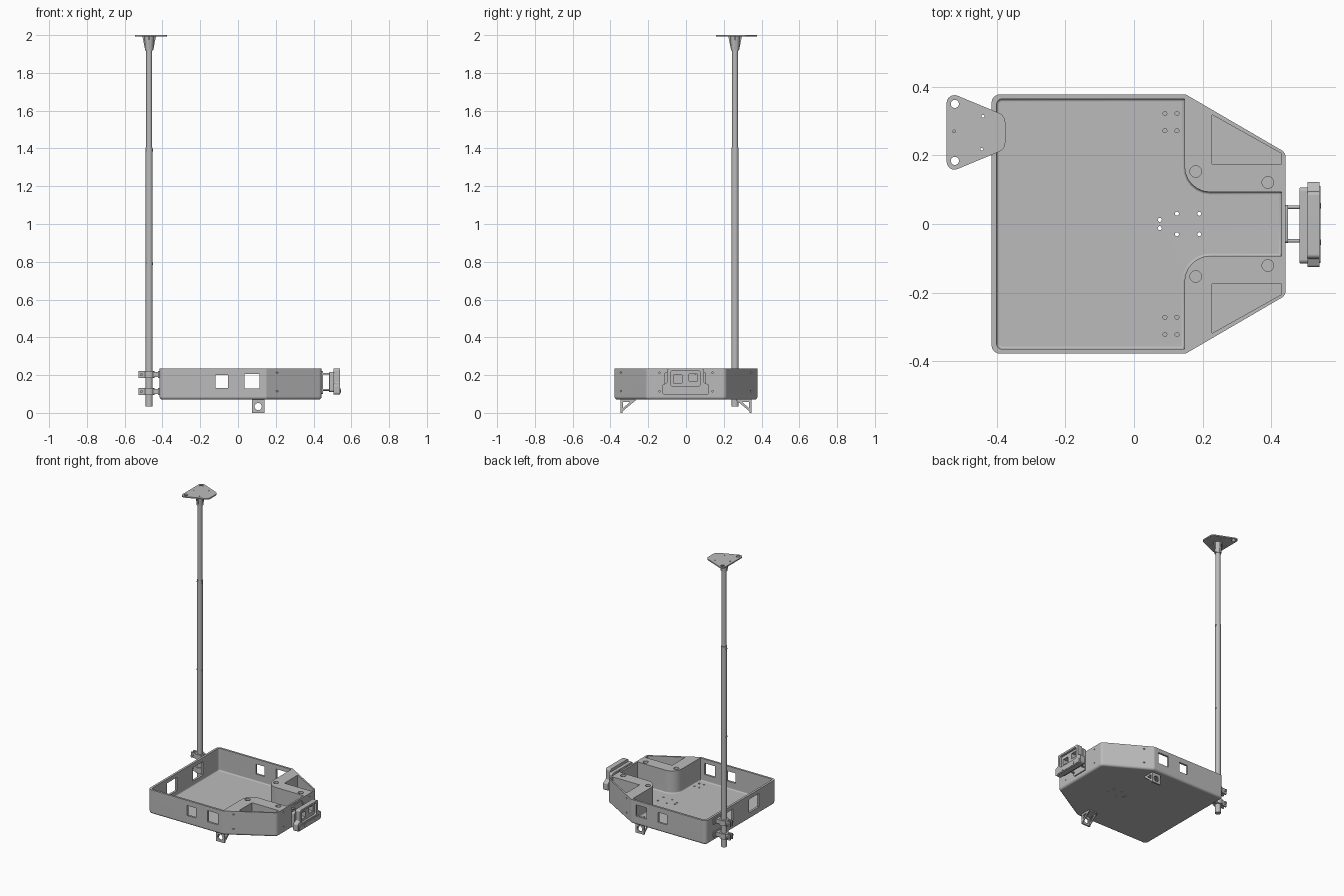
import bpy, bmesh
from math import pi, sin, cos, tan, radians
from mathutils import Vector

if "Cube" in bpy.data.objects:
    bpy.data.objects.remove(bpy.data.objects["Cube"])

grey = bpy.data.materials.new("plain grey")
grey.use_nodes = True
grey.diffuse_color = (0.5, 0.5, 0.5, 1)
grey.node_tree.nodes["Principled BSDF"].inputs["Base Color"].default_value = grey.diffuse_color

AXES = {"Z": lambda u, v, w: (u, v, w),
        "X": lambda u, v, w: (w, u, v),
        "Y": lambda u, v, w: (u, w, v)}


def rect(u0, u1, v0, v1):
    return [(u0, v0), (u1, v0), (u1, v1), (u0, v1)]


def circle(u, v, r, n=24):
    return [(u + r * cos(2 * pi * i / n), v + r * sin(2 * pi * i / n)) for i in range(n)]


def fillet(points, radii, steps=6):
    """Round each polygon corner with its own radius."""
    if not isinstance(radii, (list, tuple)):
        radii = [radii] * len(points)
    out = []
    for i, (p, r) in enumerate(zip(points, radii)):
        p = Vector(p)
        a = (Vector(points[i - 1]) - p).normalized()
        b = (Vector(points[(i + 1) % len(points)]) - p).normalized()
        if r == 0:
            out.append(p[:])
            continue
        half = a.angle(b) / 2
        centre = p + (a + b).normalized() * (r / sin(half))
        start = p + a * (r / tan(half)) - centre
        end = p + b * (r / tan(half)) - centre
        turn = start.angle(end)
        for k in range(steps + 1):
            t = k / steps
            d = (start * sin((1 - t) * turn) + end * sin(t * turn)) / sin(turn)
            out.append((centre + d)[:])
    return out


def finish(name, bm):
    bmesh.ops.recalc_face_normals(bm, faces=bm.faces)
    mesh = bpy.data.meshes.new(name)
    bm.to_mesh(mesh)
    bm.free()
    mesh.materials.append(grey)
    ob = bpy.data.objects.new(name, mesh)
    bpy.context.collection.objects.link(ob)
    smooth(ob)
    return ob


def smooth(ob):
    ob.data.shade_smooth()
    ob.data.set_sharp_from_angle(angle=radians(32))


def prism(name, outline, w0, w1, axis="Z", round_start=0):
    """Extrude an outline along an axis, optionally rounding its first rim."""
    bm = bmesh.new()
    place = AXES[axis]
    low = [bm.verts.new(place(u, v, w0)) for u, v in outline]
    high = [bm.verts.new(place(u, v, w1)) for u, v in outline]
    base = bm.faces.new(low)
    bm.faces.new(high)
    for i in range(len(low)):
        bm.faces.new((low[i - 1], low[i], high[i], high[i - 1]))
    bmesh.ops.recalc_face_normals(bm, faces=bm.faces)
    if round_start:
        bmesh.ops.bevel(bm, geom=list(base.edges), offset=round_start,
                        segments=4, profile=0.5, affect="EDGES")
    return finish(name, bm)


def cut(ob, cutters):
    """Subtract the cutters, then drop them."""
    for c in cutters:
        m = ob.modifiers.new("cut", "BOOLEAN")
        m.operation, m.solver, m.object = "DIFFERENCE", "EXACT", c
    graph = bpy.context.evaluated_depsgraph_get()
    mesh = bpy.data.meshes.new_from_object(ob.evaluated_get(graph))
    ob.modifiers.clear()
    ob.data = mesh
    for c in cutters:
        bpy.data.objects.remove(c)
    smooth(ob)
    m = ob.modifiers.new("flat_normals", "WEIGHTED_NORMAL")
    m.keep_sharp = True


# Tray with flush corner consoles
tray = prism("tray", fillet([(-.415, -.378), (.15, -.378), (.442, -.208), (.442, .208),
                             (.15, .378), (-.415, .378)],
                            [.025, .02, .025, .025, .02, .025]), .07, .235, round_start=.016)
cavity = fillet([(-.4, -.364), (.147, -.364), (.147, -.093), (.43, -.093),
                 (.43, .093), (.147, .093), (.147, .364), (-.4, .364)],
                [.014, 0, .075, 0, 0, .075, 0, .014])
cutters = [prism("cutter", cavity, .082, .3, round_start=.008)]
for s in (-1, 1):
    # corner pockets and cable holes in the consoles
    pocket = [(.228, s * .175), (.43, s * .175), (.43, s * .205), (.228, s * .318)]
    cutters.append(prism("cutter", pocket, .084, .3))
    for x, y in ((.18, .153), (.39, .121)):
        cutters.append(prism("cutter", circle(x, s * y, .017), .2, .3))
    # floor and wall screw holes
    for x in (.09, .125):
        for y in (.272, .322):
            cutters.append(prism("cutter", circle(x, s * y, .006, 12), 0, .1))
    for x, y in ((.075, .012), (.125, .03), (.19, .03)):
        cutters.append(prism("cutter", circle(x, s * y, .006, 12), 0, .1))
    for z in (.115, .213):
        cutters.append(prism("cutter", circle(s * .345, z, .004, 8), .196, .25, "X"))
        cutters.append(prism("cutter", circle(s * .14, z, .004, 8), .434, .46, "X"))
    # end wall windows
    cutters.append(prism("cutter", rect(s * .14 - .055, s * .14 + .055, .115, .207), -.5, -.38, "X"))
# side wall windows run through both walls
cutters.append(prism("cutter", rect(-.12, -.054, .132, .2), -.5, .5, "Y"))
cutters.append(prism("cutter", rect(.034, .115, .13, .207), -.5, .5, "Y"))
cut(tray, cutters)

# Foot brackets under the tray
for s, side in ((-1, "front"), (1, "back")):
    plate = prism(side + "_foot_plate", rect(.075, .14, 0, .072),
                  s * .347, s * .337, "Y")
    cut(plate, [prism("cutter", circle(.107, .033, .019), -.5, .5, "Y")])
    prism(side + "_foot_top", rect(.075, .14, s * .267, s * .34), .062, .072)
    for i, x in enumerate((.075, .134)):
        gusset = prism(f"{side}_foot_gusset_{i}",
                       [(s * .34, .005), (s * .34, .066), (s * .267, .066)], x, x + .006, "X")
        cut(gusset, [prism("cutter", [(s * .333, .026), (s * .333, .058), (s * .296, .058)],
                           0, .3, "X")])

# Mast
PX, PY = -.47, .26
prism("mast_lower_tube", circle(PX, PY, .0185, 32), .035, 1.405)
prism("mast_upper_tube", circle(PX, PY, .016, 32), 1.4, 1.96)
for i, z in enumerate((.79, 1.39)):
    prism(f"mast_pin_{i}", circle(PY, z, .006, 12), PX - .021, PX + .021, "X")

# Mast clamps on the end wall
for i, z in enumerate((.113, .203)):
    lo, hi = z - .018, z + .018
    prism(f"clamp_collar_{i}", circle(PX, PY, .029), lo, hi)
    prism(f"clamp_block_{i}", rect(-.45, -.42, PY - .02, PY + .02), lo + .004, hi - .004)
    prism(f"clamp_wall_plate_{i}", rect(-.423, -.414, PY - .04, PY + .04), lo, hi)
    for s in (-1, 1):
        a = PY + s * .012
        prism(f"clamp_ear_{i}_{s}", rect(-.526, -.49, a - .006, a + .006), lo, hi)
    prism(f"clamp_bolt_{i}", circle(-.512, z, .007, 12), PY - .032, PY + .032, "Y")

# Mast head: socket, ribs and mounting plate
bm = bmesh.new()
bmesh.ops.create_cone(bm, cap_ends=True, segments=32, radius1=.021, radius2=.026, depth=.075)
bmesh.ops.translate(bm, verts=bm.verts, vec=(PX, PY, 1.9565))
finish("head_socket", bm)
for axis, c, o in (("Y", PX, PY), ("X", PY, PX)):
    prism("head_rib_" + axis, [(c - .021, 1.92), (c + .021, 1.92), (c + .036, 1.993), (c - .036, 1.993)],
          o - .004, o + .004, axis)
head = prism("head_plate", fillet([(-.546, .147), (-.375, .218), (-.375, .316), (-.546, .387)],
                                  [.023, .03, .03, .023]), 1.992, 2)
holes = [(-.522, .35, .012), (-.522, .184, .012), (-.44, .314, .004),
         (-.524, .27, .004), (-.444, .218, .004)]
cut(head, [prism("cutter", circle(x, y, r, 16), 1.9, 2.1) for x, y, r in holes])

# Sensor housing on the tray nose
prism("nose_mount_plate", fillet(rect(-.055, .055, .1, .222), .008), .44, .449, "X")
for s in (-1, 1):
    for z in (.122, .207):
        prism(f"nose_rod_{s}_{z}", circle(s * .049, z, .005, 12), .445, .485, "X")


def nose_windows():
    return [prism("cutter", rect(-.066, -.02, .158, .2), .4, .6, "X"),
            prism("cutter", rect(.016, .06, .168, .207), .4, .6, "X")]


back = prism("housing_back", fillet(rect(-.115, .107, .11, .216), .012), .482, .507, "X", .004)
cut(back, nose_windows())
shell = fillet([(-.125, .097), (.123, .097), (.123, .147), (.095, .16), (.095, .235),
                (-.1, .235), (-.1, .16), (-.125, .147)],
               [.012, .012, .01, .008, .012, .012, .008, .01])
front = prism("housing_front", shell, .505, .54, "X")
recess = fillet(rect(-.082, .077, .142, .222), .01)
cut(front, [prism("cutter", recess, .525, .6, "X")] + nose_windows())
prism("housing_bumper", fillet(rect(-.113, .111, .102, .132), .01), .535, .543, "X")
for s in (-1, 1):
    prism(f"bumper_screw_{s}", circle(s * .053, .117, .008, 12), .54, .5445, "X")
